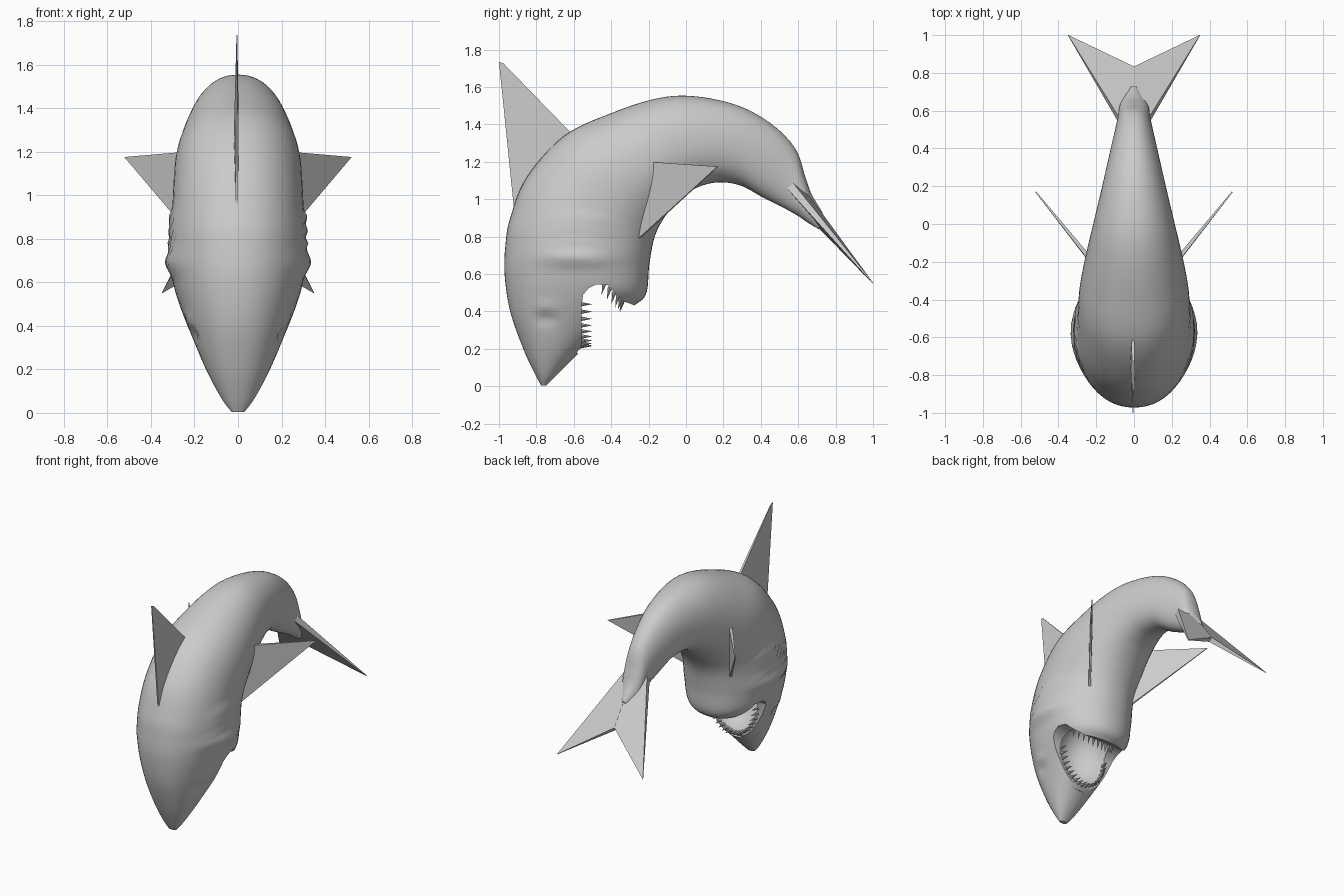
import bpy, bmesh, math
from mathutils import Vector, Matrix

if "Cube" in bpy.data.objects:
    bpy.data.objects.remove(bpy.data.objects["Cube"])


def finish(bm, name, angle=40):
    bmesh.ops.recalc_face_normals(bm, faces=bm.faces[:])
    me = bpy.data.meshes.new(name)
    bm.to_mesh(me)
    bm.free()
    ob = bpy.data.objects.new(name, me)
    bpy.context.collection.objects.link(ob)
    shade(ob, angle)
    return ob


def shade(ob, angle):
    bpy.ops.object.select_all(action='DESELECT')
    ob.select_set(True)
    bpy.context.view_layer.objects.active = ob
    bpy.ops.object.shade_smooth_by_angle(angle=math.radians(angle))


def catmull(p0, p1, p2, p3, t):
    return [0.5 * (2 * b + (c - a) * t + (2 * a - 5 * b + 4 * c - d) * t * t
                   + (3 * b - a - 3 * c + d) * t ** 3)
            for a, b, c, d in zip(p0, p1, p2, p3)]


def spow(v, e):
    return math.copysign(abs(v) ** e, v)


# Sections along the body: back (y, z), belly (y, z), half width
SECTIONS = [
    (-.775, .005, -.745, .005, .03), (-.81, .07, -.69, .06, .075),
    (-.87, .20, -.58, .17, .14), (-.94, .40, -.45, .28, .205),
    (-.97, .60, -.30, .415, .27), (-.965, .76, -.215, .49, .30),
    (-.94, .90, -.195, .66, .308), (-.85, 1.12, -.16, .82, .30),
    (-.65, 1.34, -.08, .95, .288), (-.40, 1.46, .02, 1.04, .255),
    (-.15, 1.54, .11, 1.08, .218), (.05, 1.55, .20, 1.09, .185),
    (.28, 1.50, .30, 1.07, .148), (.46, 1.40, .41, 1.01, .115),
    (.585, 1.27, .52, .955, .088), (.635, 1.13, .60, .91, .078),
    (.67, 1.03, .65, .875, .06), (.73, .93, .71, .84, .02),
]


def relief(y, z):
    # gill ridges, jaw bulge and eye socket, as sideways displacement
    gill = 0
    for z0, h in ((.90, .016), (.84, .016), (.78, .014)):
        zc = z0 - 1.0 * (y + .58) ** 2
        gill += h * math.exp(-((z - zc) / .018) ** 2 - ((y + .58) / .17) ** 4)
    jaw = .03 * math.exp(-((z - .69) / .05) ** 2 - ((y + .58) / .22) ** 2)
    brow = .012 * math.exp(-((z - .42) / .03) ** 2 - ((y + .75) / .05) ** 2)
    eye = .018 * math.exp(-((z - .36) / .03) ** 2 - ((y + .75) / .04) ** 2)
    return gill + jaw + brow - eye


# Lofted body
SIDES, STEPS = 56, 7
rows = []
for i in range(len(SECTIONS) - 1):
    q = [SECTIONS[min(max(i + k, 0), len(SECTIONS) - 1)] for k in (-1, 0, 1, 2)]
    rows += [catmull(*q, s / STEPS) for s in range(STEPS)]
rows.append(SECTIONS[-1])
bm = bmesh.new()
rings = []
for oy, oz, iy, iz, w in rows:
    ring = []
    for k in range(SIDES):
        a = 2 * math.pi * k / SIDES
        c, s = spow(math.cos(a), .93), spow(math.sin(a), .93)
        y = (oy + iy) / 2 + (oy - iy) / 2 * c
        z = (oz + iz) / 2 + (oz - iz) / 2 * c
        ring.append(bm.verts.new((w * s + relief(y, z) * s, y, z)))
    rings.append(ring)
for r, n in zip(rings, rings[1:]):
    for k in range(SIDES):
        j = (k + 1) % SIDES
        bm.faces.new((r[k], r[j], n[j], n[k]))
bm.faces.new(rings[0])
bm.faces.new(rings[-1])
body = finish(bm, "body")

# Mouth cutters: side notch and rounded cavity
NOTCH = [(-.585, .18), (-.56, .21), (-.56, .42), (-.55, .49), (-.52, .525), (-.48, .545),
         (-.42, .54), (-.37, .49), (-.33, .452), (-.28, .435), (-.2, .3), (-.4, .02)]
bm = bmesh.new()
f = bm.faces.new([bm.verts.new((-.5, y, z)) for y, z in NOTCH])
ext = bmesh.ops.extrude_face_region(bm, geom=[f])
bmesh.ops.translate(bm, vec=(1, 0, 0),
                    verts=[v for v in ext['geom'] if isinstance(v, bmesh.types.BMVert)])
notch = finish(bm, "mouth_notch_cutter")
bm = bmesh.new()
bmesh.ops.create_uvsphere(bm, u_segments=32, v_segments=20, radius=1,
                          matrix=Matrix.Translation((0, -.54, .46)) @ Matrix.Diagonal((.195, .2, .24, 1)))
cavity = finish(bm, "mouth_cavity_cutter")
for cutter in (notch, cavity):
    cutter.hide_render = True
    bpy.context.view_layer.objects.active = body
    mod = body.modifiers.new("cut", 'BOOLEAN')
    mod.operation, mod.solver, mod.object = 'DIFFERENCE', 'EXACT', cutter
    bpy.ops.object.modifier_apply(modifier=mod.name)
    bpy.data.objects.remove(cutter)
shade(body, 40)


# Teeth: rows of small cones around each jaw
def teeth(name, placements, length, radius):
    bm = bmesh.new()
    for p, d in placements:
        d = Vector(d).normalized()
        m = Matrix.Translation(Vector(p) + d * length / 2) @ d.to_track_quat('Z', 'Y').to_matrix().to_4x4()
        bmesh.ops.create_cone(bm, cap_ends=True, segments=8, radius1=radius, radius2=0,
                              depth=length, matrix=m)
    finish(bm, name)


upper, lower = [], []
for i in range(19):
    a = math.radians(-85 + 170 * i / 18)
    upper.append(((.195 * math.sin(a), -.57, .46 - .245 * math.cos(a)), (-.2 * math.sin(a), 1, 0)))
for i in range(13):
    a = math.radians(-60 + 120 * i / 12)
    y = -.535 + .2 * math.cos(a)
    z = .46 + .9 * (-.335 - y)
    lower.append(((.195 * math.sin(a), y, z + .005), (0, -.25, -1)))
teeth("upper_teeth", upper, .07, .014)
teeth("lower_teeth", lower, .07, .012)


# Fins: flat plates with a half thickness at each corner
def fin(name, pts, thick):
    vs = [Vector(p) for p in pts]
    n = (vs[1] - vs[0]).cross(vs[-1] - vs[0]).normalized()
    bm = bmesh.new()
    a = [bm.verts.new(v + n * t) for v, t in zip(vs, thick)]
    b = [bm.verts.new(v - n * t) for v, t in zip(vs, thick)]
    bm.faces.new(a)
    bm.faces.new(b[::-1])
    for i in range(len(vs)):
        j = (i + 1) % len(vs)
        bm.faces.new((a[i], b[i], b[j], a[j]))
    finish(bm, name, 30)


fin("dorsal_fin",
    [(-.005, -.92, .95), (-.005, -1, 1.735), (-.005, -.975, 1.725), (-.005, -.62, 1.36), (-.005, -.7, 1.2)],
    [.006, .002, .002, .008, .016])
for side, s in (("right", 1), ("left", -1)):
    fin(side + "_pectoral_fin",
        [(s * .52, .17, 1.175), (s * .22, -.2, 1.2), (s * .19, -.25, .79)], [.003, .012, .008])
    fin(side + "_tail_fluke",
        [(0, .56, 1.07), (s * .08, .55, 1.08), (s * .35, 1, .55), (0, .82, .763)],
        [.05, .022, .002, .018])
